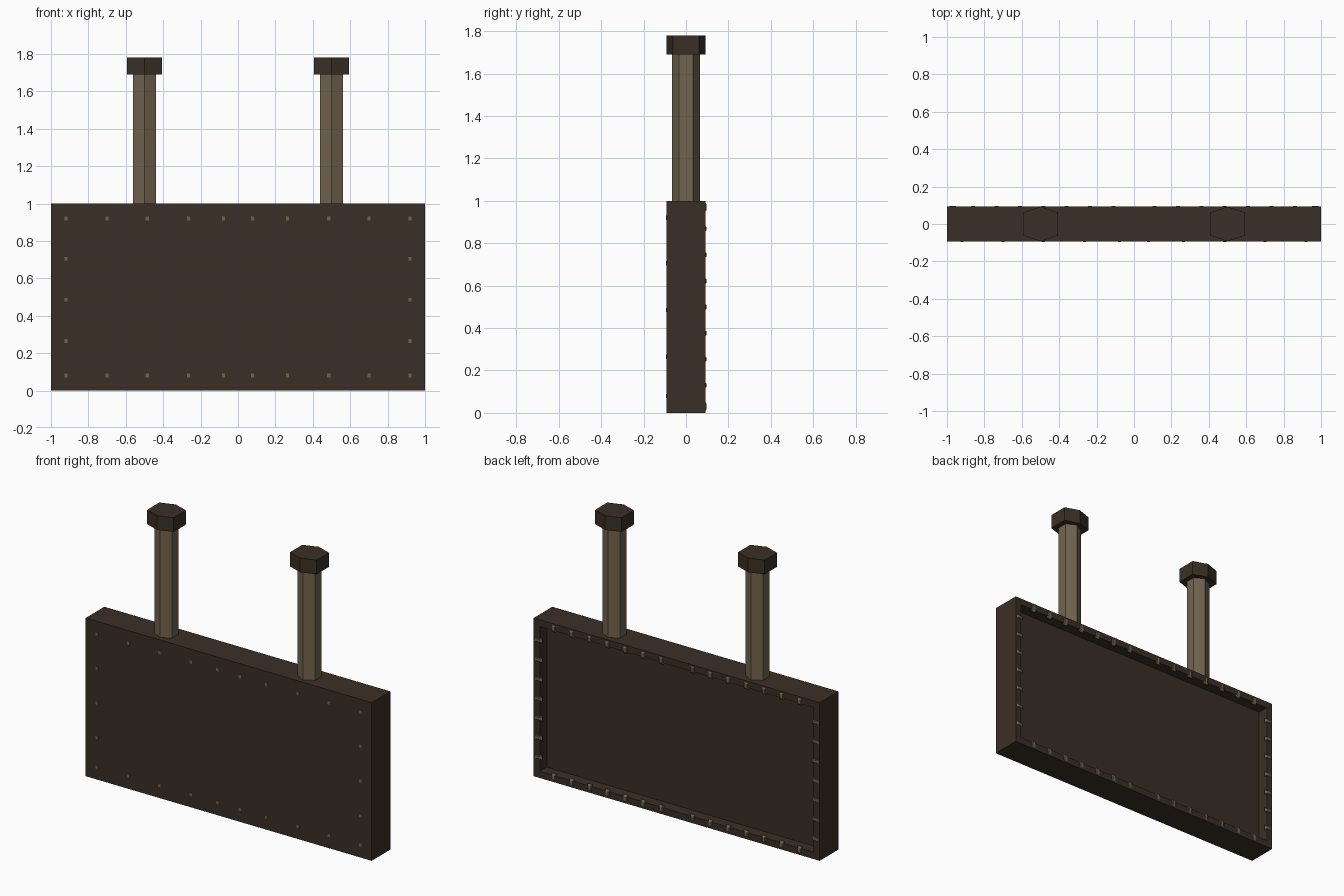
import bpy, bmesh
from mathutils import Vector

if "Cube" in bpy.data.objects:
    bpy.data.objects.remove(bpy.data.objects["Cube"])


def material(name, rgb):
    m = bpy.data.materials.new(name)
    m.diffuse_color = (*rgb, 1)
    m.use_nodes = True
    m.node_tree.nodes["Principled BSDF"].inputs["Base Color"].default_value = m.diffuse_color
    return m


dark = material("dark wood", (0.042, 0.029, 0.019))
tan = material("tan wood", (0.165, 0.127, 0.076))


def finish(bm, name, mat):
    bmesh.ops.recalc_face_normals(bm, faces=bm.faces)
    me = bpy.data.meshes.new(name)
    bm.to_mesh(me)
    bm.free()
    me.materials.append(mat)
    ob = bpy.data.objects.new(name, me)
    bpy.context.collection.objects.link(ob)
    return ob


def add_box(bm, centre, size):
    vs = bmesh.ops.create_cube(bm, size=1)["verts"]
    for v in vs:
        v.co = Vector(c + s * p for c, s, p in zip(centre, size, v.co))
    return vs


def hex_prism(name, x, flat, tip, shoulder, z0, z1, mat):
    """Six-sided upright bar with its points facing front and back."""
    bm = bmesh.new()
    pts = [(0, -tip), (flat, -shoulder), (flat, shoulder),
           (0, tip), (-flat, shoulder), (-flat, -shoulder)]
    face = bm.faces.new([bm.verts.new((x + a, b, z0)) for a, b in pts])
    ext = bmesh.ops.extrude_face_region(bm, geom=[face], use_keep_orig=True)["geom"]
    for v in ext:
        if isinstance(v, bmesh.types.BMVert):
            v.co.z = z1
    finish(bm, name, mat)


D = 0.093  # half thickness of the board

# board with a recessed back panel
bm = bmesh.new()
add_box(bm, (0, 0, 0.5), (2, 2 * D, 1))
bm.normal_update()
back = max(bm.faces, key=lambda f: f.normal.y)
bmesh.ops.inset_region(bm, faces=[back], thickness=0.06)
inner = bmesh.ops.extrude_face_region(bm, geom=[back])["geom"]
for v in inner:
    if isinstance(v, bmesh.types.BMVert):
        v.co.y -= 0.07
if back.is_valid:
    bmesh.ops.delete(bm, geom=[back], context="FACES_ONLY")
finish(bm, "sign_board", dark)

# small square pegs flush with the front
bm = bmesh.new()
cols = (0.92, 0.70, 0.485, 0.265, 0.078)
rows = (0.92, 0.705, 0.485, 0.265, 0.08)
for s in (-1, 1):
    spots = [(x, z) for x in cols for z in (rows[0], rows[-1])]
    spots += [(cols[0], z) for z in rows[1:-1]]
    for x, z in spots:
        add_box(bm, (s * x, -D, z), (0.017, 0.004, 0.02))
finish(bm, "front_pegs", tan)

# low tapered studs around the back frame
bm = bmesh.new()


def add_stud(x, z, w, h):
    for v in add_box(bm, (x, D, z), (w, 0.008, h)):
        if v.co.y > D:
            v.co.x = x + (v.co.x - x) * 0.5
            v.co.z = z + (v.co.z - z) * 0.5


for s in (-1, 1):
    for i in range(7):
        x = s * (0.11 + 0.125 * i)
        for z in (0.03, 0.97):
            add_stud(x, z, 0.034, 0.05)
        add_stud(s * 0.97, 0.13 + 0.123 * i, 0.055, 0.03)
finish(bm, "back_studs", tan)

# two posts with caps
for side, x in (("left", -0.5), ("right", 0.5)):
    hex_prism(side + "_post", x, 0.0615, 0.066, 0.032, 0.985, 1.70, tan)
    hex_prism(side + "_cap", x, 0.093, 0.093, 0.061, 1.69, 1.78, dark)
